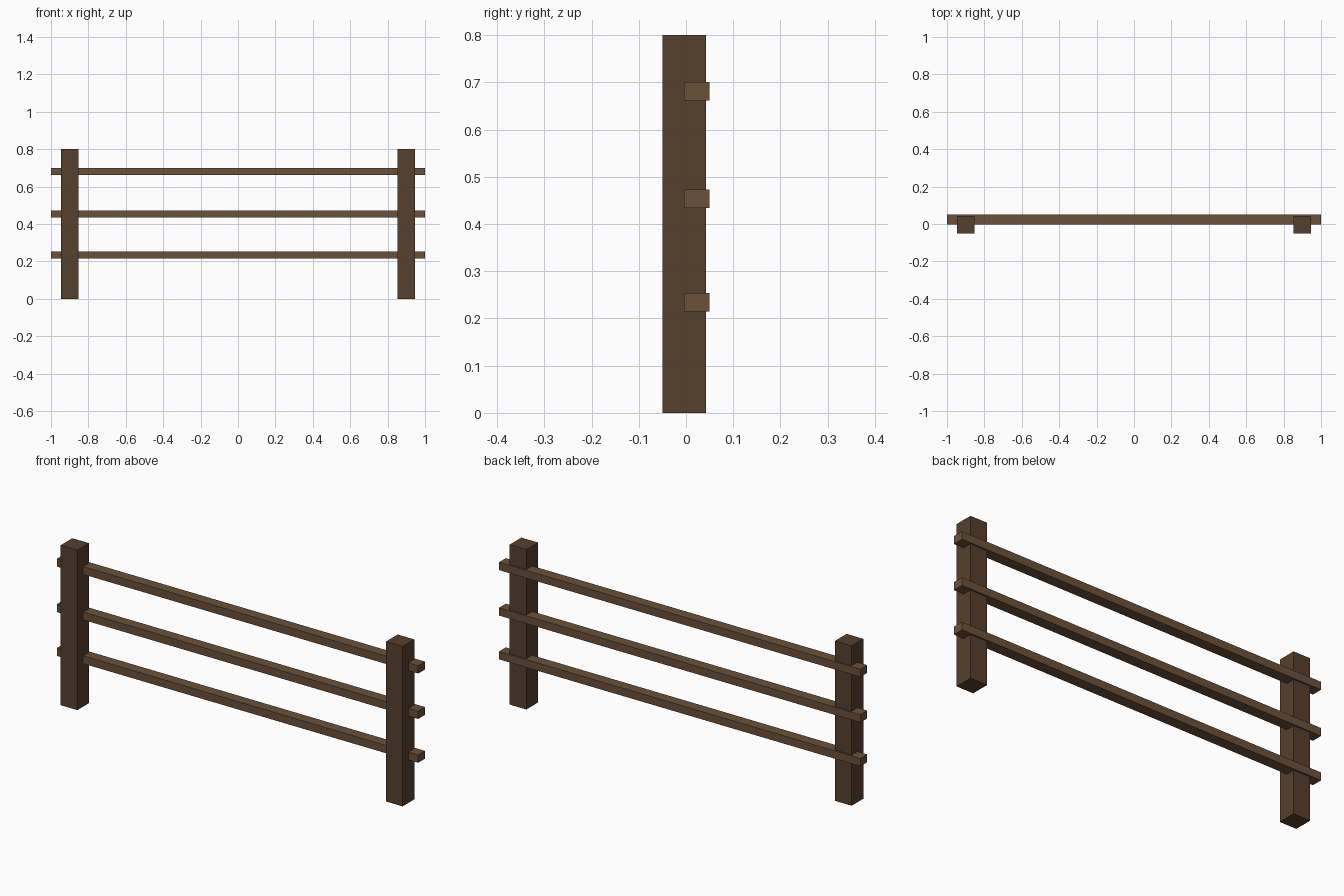
import bpy

if "Cube" in bpy.data.objects:
    bpy.data.objects.remove(bpy.data.objects["Cube"])


def material(name, color):
    mat = bpy.data.materials.new(name)
    mat.diffuse_color = (*color, 1.0)
    mat.use_nodes = True
    mat.node_tree.nodes["Principled BSDF"].inputs["Base Color"].default_value = mat.diffuse_color
    return mat


def beam(name, center, size, mat):
    bpy.ops.mesh.primitive_cube_add(size=1, location=center)
    obj = bpy.context.object
    obj.name = name
    obj.scale = size
    bpy.ops.object.transform_apply(location=False, rotation=False, scale=True)
    obj.data.materials.append(mat)
    return obj


dark_wood = material("dark_wood", (0.093, 0.051, 0.026))
light_wood = material("light_wood", (0.147, 0.082, 0.042))

# Two upright square posts
for side, x in (("left", -0.9), ("right", 0.9)):
    beam(f"{side}_post", (x, -0.004, 0.4), (0.092, 0.092, 0.8), dark_wood)

# Three rails let into the back of the posts, overhanging at both ends
for level, z in (("lower", 0.2345), ("middle", 0.4535), ("upper", 0.681)):
    beam(f"{level}_rail", (0, 0.023, z), (2.0, 0.054, 0.039), light_wood)
